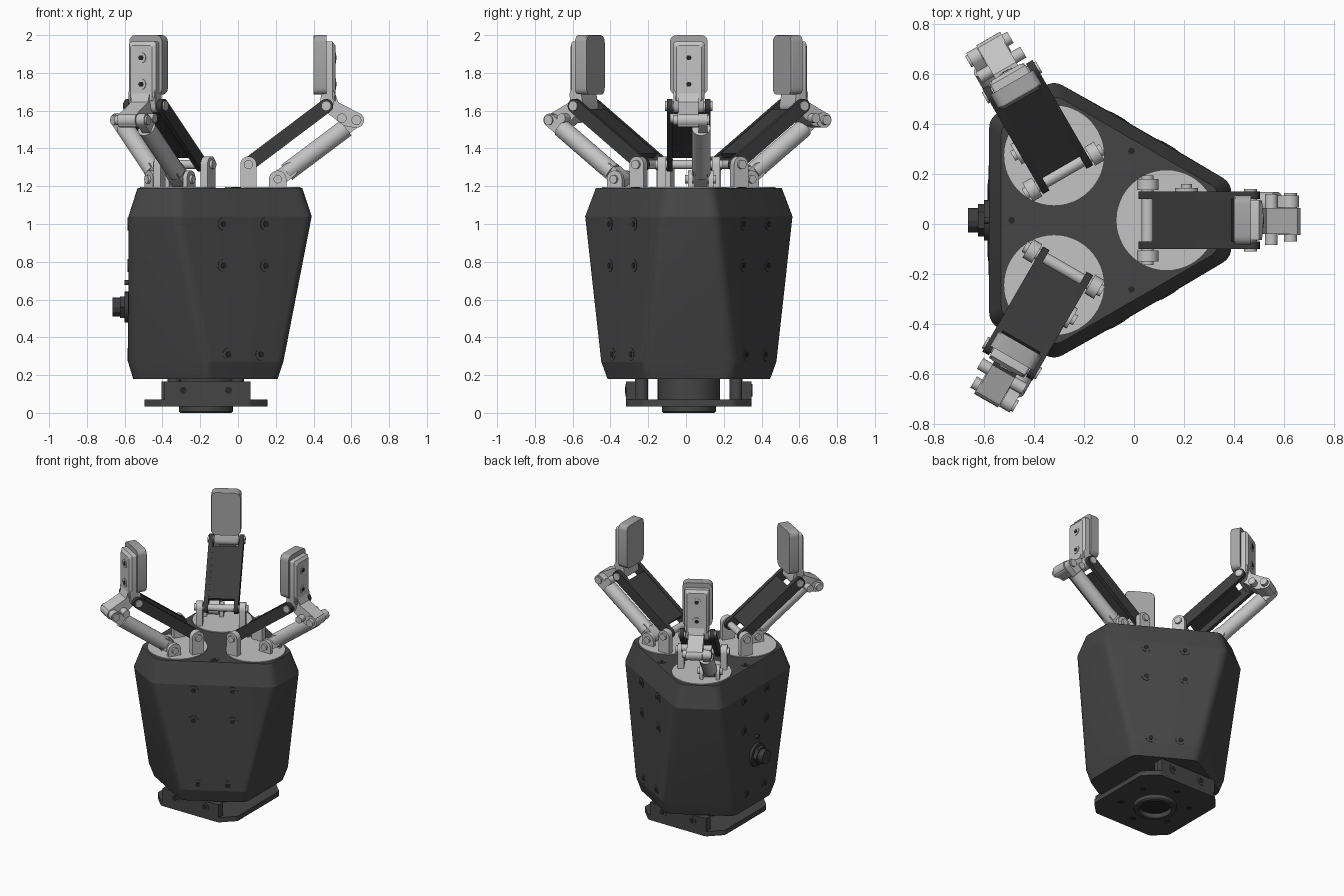
import bpy, bmesh
from math import sin, cos, pi, radians, tan
from mathutils import Vector, Matrix

if "Cube" in bpy.data.objects:
    bpy.data.objects.remove(bpy.data.objects["Cube"])

CENTRE = Matrix.Translation((-0.17, 0.015, 0))
THREE = (0, 120, 240)


def material(name, v):
    m = bpy.data.materials.new(name)
    m.use_nodes = True
    m.diffuse_color = (v, v, v, 1)
    m.node_tree.nodes["Principled BSDF"].inputs["Base Color"].default_value = (v, v, v, 1)
    return m


SHELL = material("charcoal shell", 0.06)
ARM = material("dark arm", 0.045)
METAL = material("light metal", 0.55)
RUBBER = material("grey pad", 0.38)
BLACK = material("black recess", 0.02)


def finish(name, bm, mat, turns=(0,), smooth=25):
    """Shade by angle and place one copy per turn about the vertical axis."""
    bmesh.ops.recalc_face_normals(bm, faces=bm.faces)
    for f in bm.faces:
        f.smooth = True
    for e in bm.edges:
        e.smooth = len(e.link_faces) == 2 and e.calc_face_angle(0) < radians(smooth)
    me = bpy.data.meshes.new(name)
    bm.to_mesh(me)
    bm.free()
    me.materials.append(mat)
    for a in turns:
        ob = bpy.data.objects.new(name, me)
        ob.matrix_world = CENTRE @ Matrix.Rotation(radians(a), 4, 'Z')
        bpy.context.collection.objects.link(ob)


def loft(name, rings, mat, turns=(0,), smooth=25):
    """Skin a stack of matching rings and cap both ends."""
    bm = bmesh.new()
    rows = [[bm.verts.new(p) for p in ring] for ring in rings]
    n = len(rows[0])
    for a, b in zip(rows, rows[1:]):
        for i in range(n):
            bm.faces.new((a[i], a[(i + 1) % n], b[(i + 1) % n], b[i]))
    bm.faces.new(rows[0])
    bm.faces.new(rows[-1])
    finish(name, bm, mat, turns, smooth)


def side_prism(name, pts, t0, t1, mat, turns=THREE):
    """Side profile (radius, height) extruded across the finger."""
    loft(name, [[(x, t, z) for x, z in pts] for t in (t0, t1)], mat, turns)


def rod(name, p, q, r, mat, turns=THREE, seg=24):
    p, q = Vector(p), Vector(q)
    rot = (q - p).to_track_quat('Z', 'Y')
    circle = [rot @ Vector((r * cos(2 * pi * i / seg), r * sin(2 * pi * i / seg), 0)) for i in range(seg)]
    loft(name, [[c + e for c in circle] for e in (p, q)], mat, turns)


def polygon(apothems):
    """Corners of an equiangular polygon from its side distances."""
    n, out = len(apothems), []
    s = 2 * pi / n
    for i, d in enumerate(apothems):
        k = (apothems[(i + 1) % n] - d * cos(s)) / sin(s)
        out.append(Vector((d * cos(i * s) - k * sin(i * s), d * sin(i * s) + k * cos(i * s))))
    return out


def rounded(pts, r, steps=5):
    out = []
    for i, p in enumerate(pts):
        p = Vector(p)
        u = (Vector(pts[i - 1]) - p).normalized()
        v = (Vector(pts[(i + 1) % len(pts)]) - p).normalized()
        half = u.angle(v) / 2
        mid = (u + v).normalized()
        c = p + mid * (r / sin(half))
        a, b = p + u * (r / tan(half)) - c, p + v * (r / tan(half)) - c
        total = a.angle(b)
        for k in range(steps + 1):
            w = total * k / steps
            out.append(c + (a * sin(total - w) + b * sin(w)) / sin(total))
    return out


def flat(pts, z):
    return [(p[0], p[1], z) for p in pts]


def capsule(a, b, r, steps=10):
    a, b = Vector(a), Vector(b)
    d = (b - a).normalized()
    n = Vector((-d.y, d.x))
    arc = [pi * k / steps for k in range(steps + 1)]
    return [b - n * r * cos(w) + d * r * sin(w) for w in arc] + \
           [a + n * r * cos(w) - d * r * sin(w) for w in arc]


def lug(x, z, r):
    return [(x - r, 1.18), (x + r, 1.18)] + [(x + r * cos(pi * k / 12), z + r * sin(pi * k / 12)) for k in range(13)]


# Shell: triangular at the shoulders, hexagonal at the base
stack = [(0.18, 0.38, 0.385), (0.27, 0.41, 0.412), (1.04, 0.56, 0.41), (1.19, 0.51, 0.362)]
loft("body_shell", [flat(rounded(polygon([corner, side] * 3), 0.07), z) for z, corner, side in stack],
     SHELL, smooth=14)

# Screws on the three broad sides and the top
for z, off in ((1.0, 0.13), (0.78, 0.13), (0.31, 0.1)):
    for t in (-off, off):
        rod("side_screw", (0.4, t, z), (0.414, t, z), 0.034, SHELL, (60, 180, 300))
        rod("side_screw_socket", (0.4, t, z), (0.416, t, z), 0.018, BLACK, (60, 180, 300), 6)
rod("top_screw", (0.32, 0, 1.18), (0.32, 0, 1.194), 0.028, SHELL, (60, 180, 300))
rod("top_screw_socket", (0.32, 0, 1.18), (0.32, 0, 1.196), 0.014, BLACK, (60, 180, 300), 6)

# Cable connector on the back-left side
for x0, x1, r, seg in ((0.4, 0.43, 0.082, 24), (0.43, 0.455, 0.066, 6), (0.455, 0.495, 0.05, 12)):
    rod("cable_connector", (-x0, 0, 0.56), (-x1, 0, 0.56), r, ARM, (0,), seg)
rod("connector_pin", (-0.4, 0, 0.69), (-0.43, 0, 0.69), 0.014, ARM, (0,), 12)

# Mounting base
loft("base_plate", [flat(rounded(polygon([0.325, 0.4, 0.333, 0.4] * 2), 0.04), z) for z in (0.035, 0.07)], SHELL)
rod("base_neck", (0, 0, 0.07), (0, 0, 0.19), 0.165, SHELL, (0,), 40)
for s in (0, 180):
    side_prism("base_wall", [(-0.235, 0.07), (0.22, 0.07), (0.22, 0.165), (-0.235, 0.165)], 0.28, 0.333, SHELL, (s,))
    for x in (-0.12, 0.12):
        rod("base_wall_screw", (x, 0.32, 0.12), (x, 0.336, 0.12), 0.034, SHELL, (s,))
        rod("base_wall_socket", (x, 0.32, 0.12), (x, 0.338, 0.12), 0.02, BLACK, (s,), 6)
        rod("base_post", (x * 1.4, 0.25, 0.06), (x * 1.4, 0.25, 0.19), 0.035, SHELL, (s,))
ring = [(0.105, 0.034), (0.105, 0.008), (0.11, 0), (0.136, 0), (0.143, 0.008), (0.143, 0.04)]
bm = bmesh.new()
vs = [bm.verts.new((r, 0, z)) for r, z in ring]
es = [bm.edges.new(pair) for pair in zip(vs, vs[1:])]
bmesh.ops.spin(bm, geom=vs + es, cent=(0, 0, 0), axis=(0, 0, 1), angle=2 * pi, steps=40, use_duplicate=False)
bmesh.ops.remove_doubles(bm, verts=bm.verts, dist=0.0001)
finish("base_ring", bm, SHELL)
rod("base_bore", (0, 0, 0.031), (0, 0, 0.04), 0.105, BLACK, (0,), 40)
for k in range(6):
    a = k * pi / 3 + pi / 6
    rod("base_hole", (0.23 * cos(a), 0.23 * sin(a), 0.033), (0.23 * cos(a), 0.23 * sin(a), 0.04), 0.02, BLACK, (0,), 12)

# Finger pivots as (radius, height)
A, B = Vector((0.225, 1.315)), Vector((0.637, 1.625))
D, E, F = Vector((0.38, 1.237)), Vector((0.797, 1.55)), Vector((0.72, 1.56))


def across(p, t):
    return (p.x, t, p.y)


# Turntables and inner lugs
rod("finger_turntable", (0.3, 0, 1.17), (0.3, 0, 1.196), 0.2, METAL, seg=48)
rod("inner_axle", across(A, -0.18), across(A, 0.18), 0.024, METAL)
rod("outer_axle", across(B, -0.125), across(B, 0.125), 0.026, METAL)
for s in (-1, 1):
    side_prism("inner_lug", lug(A.x, A.y, 0.043), s * 0.122, s * 0.165, METAL)
    side_prism("arm_bar", capsule(A, B, 0.037), s * 0.086, s * 0.116, ARM)

# Web joining the two arm bars
d = (B - A).normalized()
n = Vector((-d.y, d.x))
web = [A + d * 0.05 + n * 0.006, B - d * 0.07 + n * 0.006, B - d * 0.07 + n * 0.034, A + d * 0.05 + n * 0.034]
side_prism("arm_web", web, -0.09, 0.09, ARM)

# Actuator with its lugs and rod end
T = 0.065
ax = (E - D).normalized()
for t in (0.0, 0.11):
    side_prism("actuator_lug", lug(D.x, D.y, 0.046), t - 0.005, t + 0.02, METAL)
rod("actuator_pin", across(D, -0.02), across(D, 0.145), 0.022, METAL)
side_prism("actuator_foot", capsule(D, D + ax * 0.08, 0.04), 0.025, 0.1, METAL)
rod("actuator_cylinder", across(D + ax * 0.06, T), across(E - ax * 0.07, T), 0.049, METAL, seg=32)
side_prism("actuator_rod_end", capsule(E - ax * 0.08, E, 0.034), 0.052, 0.1, METAL)

# Fingertip bracket
side_prism("fingertip_knuckle", capsule(B, B + Vector((0.01, 0.06)), 0.036), -0.08, 0.08, METAL)
bracket = [(0.61, 1.63), (0.64, 1.59), (0.73, 1.52), (0.79, 1.51), (0.825, 1.52),
           (0.837, 1.55), (0.825, 1.58), (0.7, 1.645), (0.685, 1.69), (0.62, 1.69)]
side_prism("fingertip_bracket", bracket, -0.055, 0.05, METAL)
rod("bracket_pin", across(F, -0.1), across(F, 0.105), 0.025, METAL)
rod("rod_end_pin", across(E, -0.085), across(E, 0.11), 0.026, METAL)
side_prism("rod_end_boss", capsule(E - Vector((0.01, 0)), E, 0.04), -0.06, 0.05, METAL)


def plate(w, z0, z1, r):
    return rounded([(-w, z0), (w, z0), (w, z1), (-w, z1)], r, 4)


def stand(pts, x):
    return [(x, t, z) for t, z in pts]


# Backing plate and soft pad
loft("fingertip_backing", [stand(plate(w, 1.65, z, 0.012), x) for x, w, z in
     ((0.63, 0.082, 1.965), (0.67, 0.082, 1.965), (0.685, 0.066, 1.945))], METAL, THREE, 15)
loft("fingertip_pad", [stand(plate(w, 1.685, z, 0.035), x) for x, w, z in
     ((0.57, 0.097, 1.997), (0.576, 0.1, 2.0), (0.638, 0.1, 2.0))], RUBBER, THREE)
for z in (1.74, 1.88):
    rod("fingertip_screw", (0.67, 0, z), (0.689, 0, z), 0.029, METAL)
    rod("fingertip_socket", (0.67, 0, z), (0.691, 0, z), 0.015, BLACK, seg=6)
